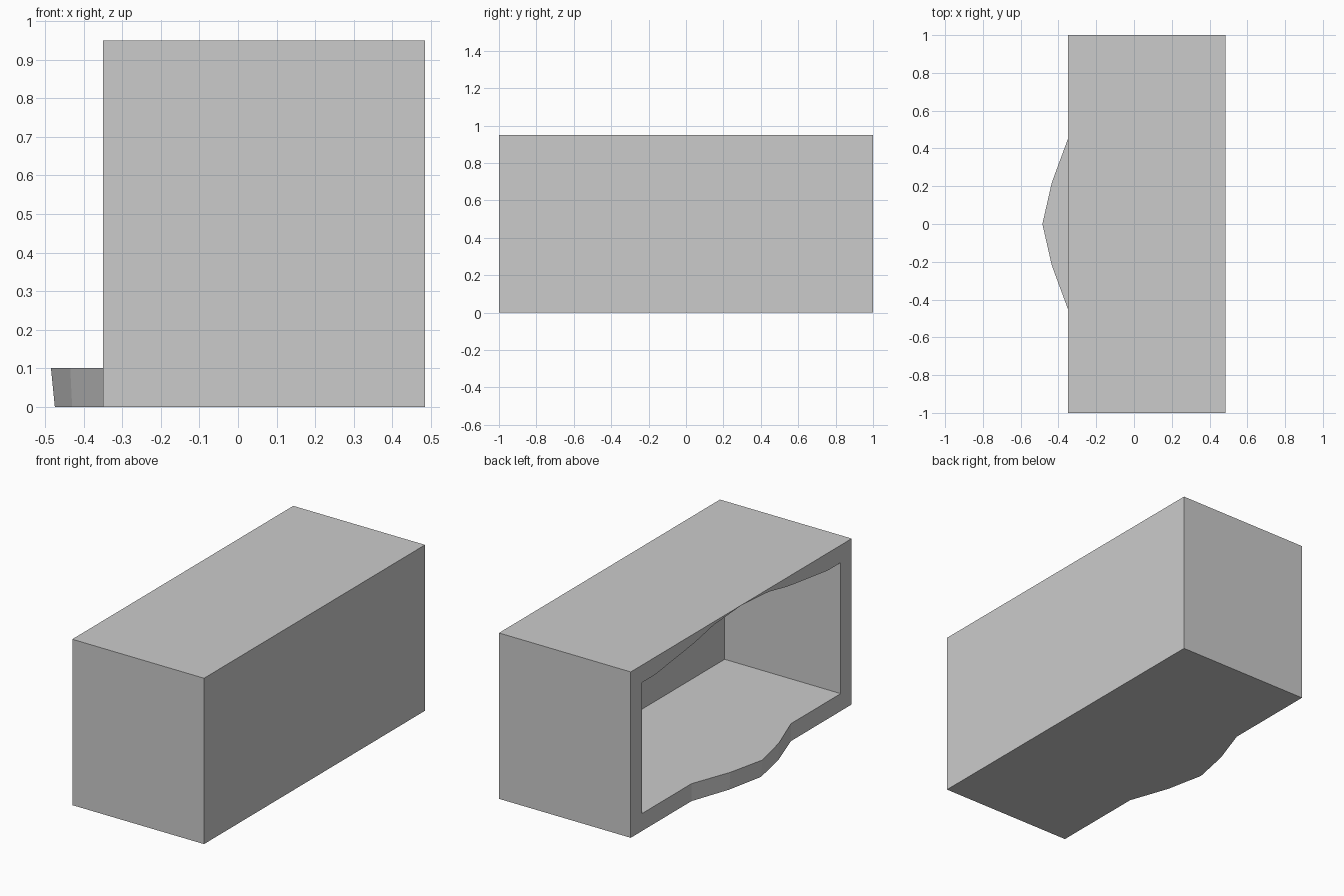
import bpy, bmesh

if "Cube" in bpy.data.objects:
    bpy.data.objects.remove(bpy.data.objects["Cube"])

FRONT, BACK, INNER_BACK = -0.35, 0.485, 0.385

# Half of the opening, from top centre round to bottom centre:
# (inner y, inner z, inner front x, outer y, outer z, outer front x)
stations = [
    (0.00, 0.949, FRONT, 0.00, 0.95, FRONT),
    (0.25, 0.932, FRONT, 0.25, 0.95, FRONT),
    (0.42, 0.897, FRONT, 0.42, 0.95, FRONT),
    (0.78, 0.85, FRONT, 0.78, 0.95, FRONT),
    (0.90, 0.85, FRONT, 1.00, 0.95, FRONT),
    (0.90, 0.10, FRONT, 1.00, 0.00, FRONT),
    (0.45, 0.10, FRONT, 0.45, 0.00, FRONT),
    (0.22, 0.10, -0.435, 0.22, 0.00, -0.43),
    (0.00, 0.10, -0.485, 0.00, 0.00, -0.475),
]

# Hollow box: inner back, inner front, outer front and outer back loops
bm = bmesh.new()
loops = [
    [bm.verts.new((INNER_BACK, s[0], s[1])) for s in stations],
    [bm.verts.new((s[2], s[0], s[1])) for s in stations],
    [bm.verts.new((s[5], s[3], s[4])) for s in stations],
    [bm.verts.new((BACK, s[3], s[4])) for s in stations],
]
for a, b in zip(loops, loops[1:]):
    for i in range(len(stations) - 1):
        bm.faces.new((a[i], a[i + 1], b[i + 1], b[i]))

# Inside and outside of the back wall
bm.faces.new(loops[0])
bm.faces.new(loops[3])
bmesh.ops.recalc_face_normals(bm, faces=bm.faces)
# Half shell is open at the mirror plane, so check that the outer back faces +x
bm.normal_update()
outer = next(f for f in bm.faces if all(v in loops[3] for v in f.verts))
if outer.normal.x < 0:
    bmesh.ops.reverse_faces(bm, faces=bm.faces)

mesh = bpy.data.meshes.new("open_box")
bm.to_mesh(mesh)
bm.free()
box = bpy.data.objects.new("open_box", mesh)
bpy.context.collection.objects.link(box)

# Mirror the half across the centre
mirror = box.modifiers.new("mirror", 'MIRROR')
mirror.use_axis = (False, True, False)
mirror.use_clip = True
mirror.merge_threshold = 0.0001
